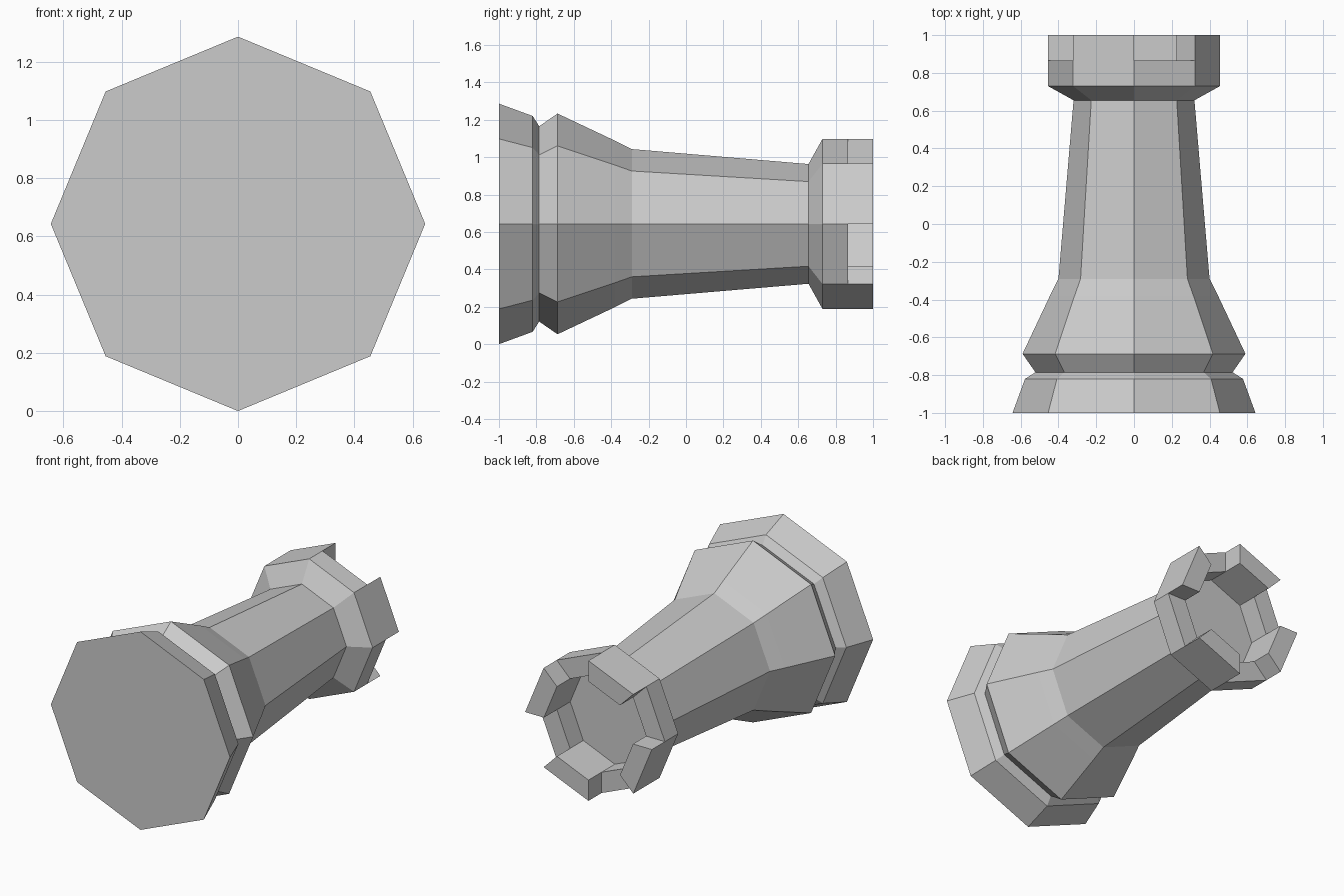
import bpy, bmesh
from math import cos, sin, pi

if "Cube" in bpy.data.objects:
    bpy.data.objects.remove(bpy.data.objects["Cube"])

SIDES = 8
AXIS_Z = 0.643          # height of the tower's lying axis
RIM = 0.866             # y of the notch floors

# (y, radius) from the base, up the outside, over the rim and into the hollow
PROFILE = [(-1.0, 0.643), (-0.82, 0.577), (-0.785, 0.522), (-0.687, 0.59),
           (-0.38, 0.445), (-0.29, 0.40), (0.655, 0.32), (0.73, 0.455),
           (RIM, 0.455), (RIM, 0.32), (0.73, 0.32)]
RIM_STEP = 8            # profile segment forming the flat rim


def ring(bm, y, r):
    return [bm.verts.new((r * cos(2 * pi * k / SIDES), y,
                          AXIS_Z + r * sin(2 * pi * k / SIDES)))
            for k in range(SIDES)]


bm = bmesh.new()

# Turned octagonal body with capped base and hollow floor
rings = [ring(bm, y, r) for y, r in PROFILE]
rim_faces = []
for i, (a, b) in enumerate(zip(rings, rings[1:])):
    for k in range(SIDES):
        n = (k + 1) % SIDES
        face = bm.faces.new((a[k], a[n], b[n], b[k]))
        if i == RIM_STEP:
            rim_faces.append(face)
bm.faces.new(rings[0])
bm.faces.new(rings[-1])
bmesh.ops.recalc_face_normals(bm, faces=bm.faces[:])

# Battlements: raise every second rim face
raised = bmesh.ops.extrude_discrete_faces(bm, faces=rim_faces[::2])["faces"]
tops = {v for f in raised for v in f.verts}
bmesh.ops.translate(bm, verts=list(tops), vec=(0, 1.0 - RIM, 0))
bmesh.ops.recalc_face_normals(bm, faces=bm.faces[:])

mesh = bpy.data.meshes.new("rook_tower")
bm.to_mesh(mesh)
bm.free()
tower = bpy.data.objects.new("rook_tower", mesh)
bpy.context.collection.objects.link(tower)
